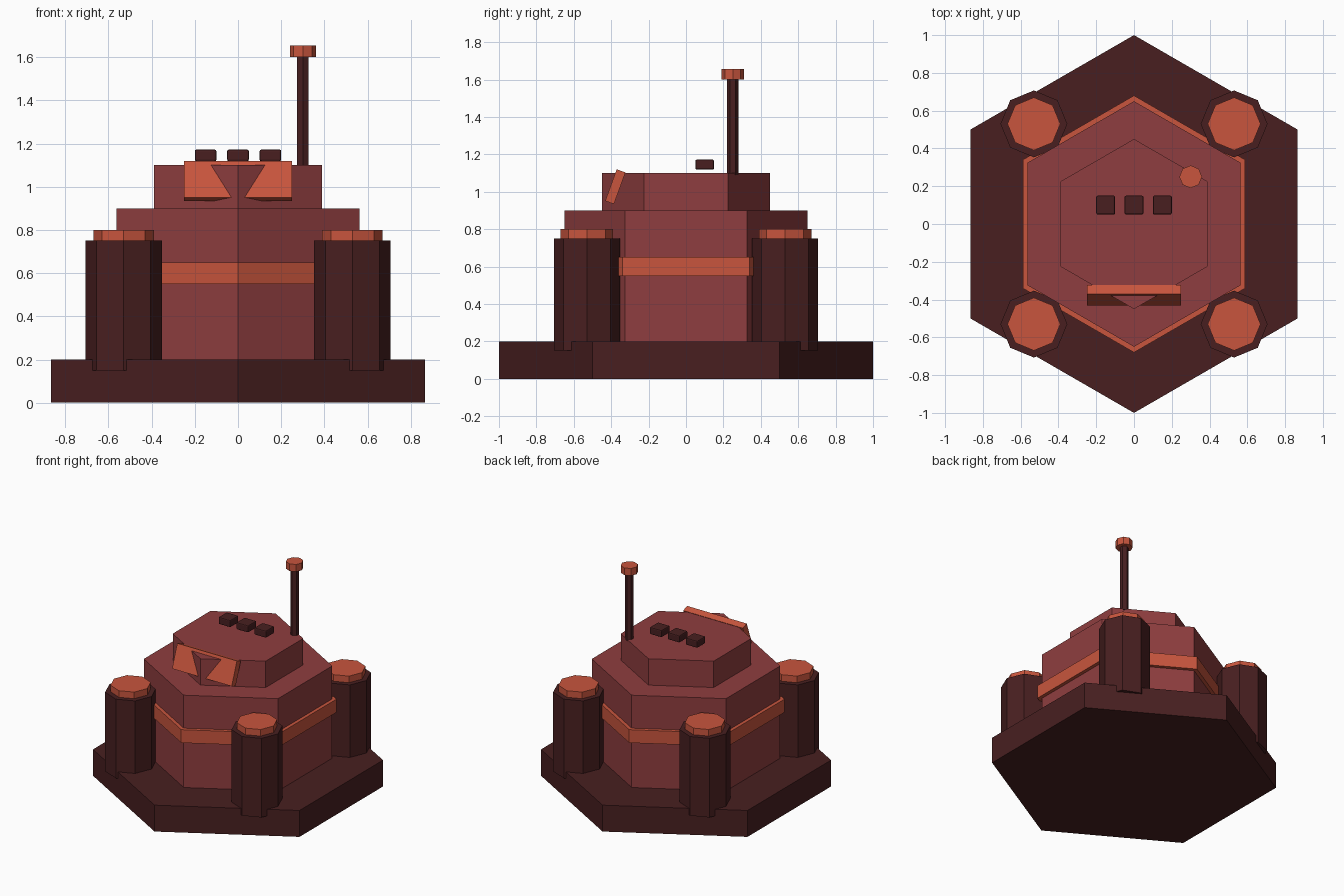
import bpy, bmesh
from math import sin, cos, tau, radians

cube = bpy.data.objects.get("Cube")
if cube:
    bpy.data.objects.remove(cube, do_unlink=True)


def material(name, rgb):
    m = bpy.data.materials.new(name)
    m.use_nodes = True
    m.diffuse_color = (*rgb, 1)
    m.node_tree.nodes["Principled BSDF"].inputs["Base Color"].default_value = (*rgb, 1)
    return m


dark = material("dark maroon", (0.065, 0.0137, 0.0144))
red = material("brick red", (0.275, 0.048, 0.05))
orange = material("burnt orange", (0.578, 0.091, 0.047))


def add_object(name, bm, mat, location):
    bmesh.ops.recalc_face_normals(bm, faces=bm.faces)
    mesh = bpy.data.meshes.new(name)
    bm.to_mesh(mesh)
    bm.free()
    mesh.materials.append(mat)
    ob = bpy.data.objects.new(name, mesh)
    ob.location = location
    bpy.context.collection.objects.link(ob)
    return ob


def prism(name, sides, radius, bottom, top, mat, x=0, y=0):
    """Upright prism with one corner pointing along +y."""
    bm = bmesh.new()
    ring = [bm.verts.new((radius * sin(tau * i / sides), radius * cos(tau * i / sides), 0))
            for i in range(sides)]
    face = bm.faces.new(ring)
    wall = bmesh.ops.extrude_face_region(bm, geom=[face], use_keep_orig=True)
    lifted = [g for g in wall["geom"] if isinstance(g, bmesh.types.BMVert)]
    bmesh.ops.translate(bm, verts=lifted, vec=(0, 0, top - bottom))
    return add_object(name, bm, mat, (x, y, bottom))


def box(name, size, location, mat):
    bm = bmesh.new()
    bmesh.ops.create_cube(bm, size=1)
    bmesh.ops.scale(bm, verts=bm.verts, vec=size)
    return add_object(name, bm, mat, location)


# Stepped hexagonal building
prism("base_slab", 6, 1.0, 0, 0.2, dark)
prism("main_body", 6, 0.65, 0.2, 0.9, red)
prism("body_band", 6, 0.68, 0.55, 0.65, orange)
prism("upper_deck", 6, 0.45, 0.9, 1.1, red)

# Four corner towers with caps
for side, x in (("right", -0.53), ("left", 0.53)):
    for end, y in (("front", -0.53), ("back", 0.53)):
        prism(f"{end}_{side}_tower", 8, 0.177, 0.15, 0.75, dark, x, y)
        prism(f"{end}_{side}_tower_cap", 8, 0.14, 0.74, 0.8, orange, x, y)

# Antenna
prism("antenna_mast", 6, 0.03, 1.09, 1.61, dark, 0.3, 0.25)
prism("antenna_tip", 8, 0.06, 1.6, 1.655, orange, 0.3, 0.25)

# Tilted front panel
panel = box("front_panel", (0.5, 0.05, 0.18), (0, -0.378, 1.027), orange)
panel.rotation_euler.x = radians(-20)

# Row of roof buttons
for name, x in (("right", -0.15), ("middle", 0), ("left", 0.15)):
    button = box(f"{name}_button", (0.1, 0.1, 0.054), (x, 0.1, 1.145), dark)
    bevel = button.modifiers.new("edge_bevel", "BEVEL")
    bevel.width = 0.008
    bevel.segments = 2
